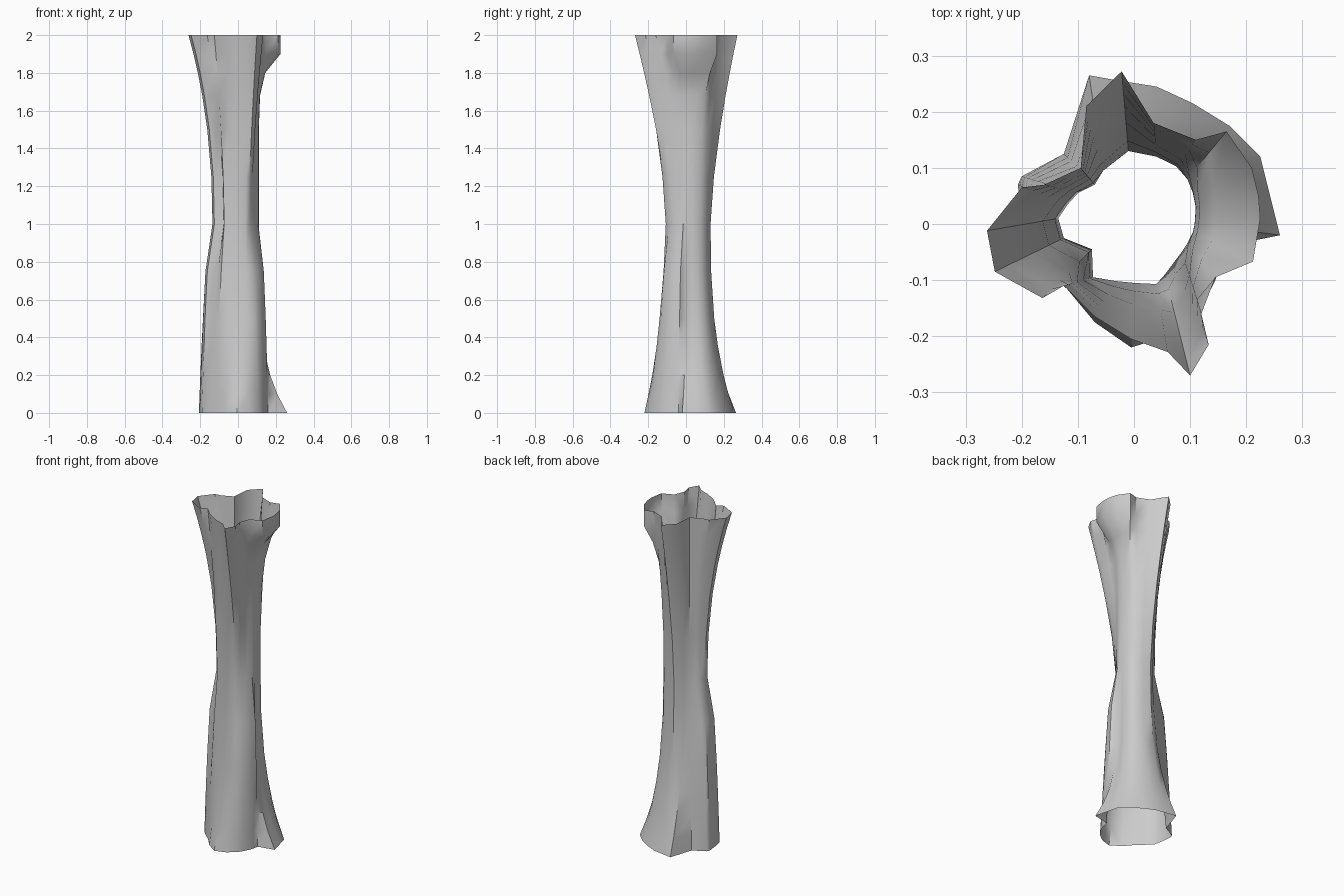
import bpy, bmesh

# Matching outlines of the hollow trunk: base, waist and rim (counter-clockwise from +x)
BASE = [(.16, -.04), (.26, -.02), (.24, .06), (.225, .12), (.17, .175), (.105, .215),
        (.04, .245), (-.03, .256), (-.08, .265), (-.125, .125), (-.2, .085), (-.207, .07),
        (-.2, 0), (-.19, -.05), (-.15, -.09), (-.12, -.115), (-.07, -.175), (-.005, -.22),
        (.06, -.2), (.11, -.16), (.13, -.13), (.145, -.1), (.155, -.07)]
WAIST = [(.105, -.015), (.108, 0), (.11, .03), (.105, .055), (.095, .08), (.075, .103),
         (.04, .12), (-.01, .13), (-.055, .095), (-.07, .07), (-.1, .055), (-.118, .035),
         (-.135, .01), (-.125, -.025), (-.075, -.045), (-.073, -.095), (-.03, -.102), (0, -.105),
         (.04, -.107), (.055, -.09), (.07, -.07), (.085, -.05), (.095, -.035)]
RIM = [(.212, -.067), (.225, .01), (.222, .05), (.21, .1), (.165, .165), (.11, .15),
       (.035, .18), (-.022, .272), (-.085, .21), (-.095, .1), (-.16, .07), (-.2, .065),
       (-.262, -.012), (-.248, -.085), (-.163, -.132), (-.125, -.11), (-.07, -.165), (-.005, -.205),
       (.06, -.228), (.1, -.27), (.133, -.215), (.12, -.16), (.145, -.095)]

# How late each column flares out towards the base and towards the rim
BASE_FLARE = [.4, 4, 4, 3, 2.5, 2.5, 2.7, 2.7, 2.5, 1.2, .5, .4,
              .4, .4, .6, .8, 1.5, 2, 1.5, .7, .5, .4, .4]
RIM_FLARE = [10, 10, 10, 9, 5, 2, 1.5, 1.5, 1.6, 1.6, 2, 2.2,
             2.2, 2.2, 2, 1.6, 1.4, 1.4, 1.4, 1.4, 1.6, 2.5, 6]
LEVELS = [0, .1, .2, .35, .5, .75, 1, 1.25, 1.5, 1.68, 1.8, 1.9, 2]


def column_point(i, z):
    t = abs(z - 1)
    end, p = (BASE[i], BASE_FLARE[i]) if z < 1 else (RIM[i], RIM_FLARE[i])
    if z > 1 and p > 4:
        t = min(1, t / .9)      # the right-hand lip is upright near the rim
    f = t ** p
    return [w + (e - w) * f for w, e in zip(WAIST[i], end)] + [z]


# Trunk: an open, thin-walled loft through the levels
bm = bmesh.new()
n = len(BASE)
rings = [[bm.verts.new(column_point(i, z)) for i in range(n)] for z in LEVELS]
for low, high in zip(rings, rings[1:]):
    for i in range(n):
        j = (i + 1) % n
        bm.faces.new((low[i], low[j], high[j], high[i]))
mesh = bpy.data.meshes.new("hollow_trunk")
bm.to_mesh(mesh)
bm.free()
trunk = bpy.data.objects.new("hollow_trunk", mesh)
bpy.context.collection.objects.link(trunk)
bpy.context.view_layer.objects.active = trunk
trunk.select_set(True)
bpy.ops.object.shade_smooth_by_angle(angle=0.7)
